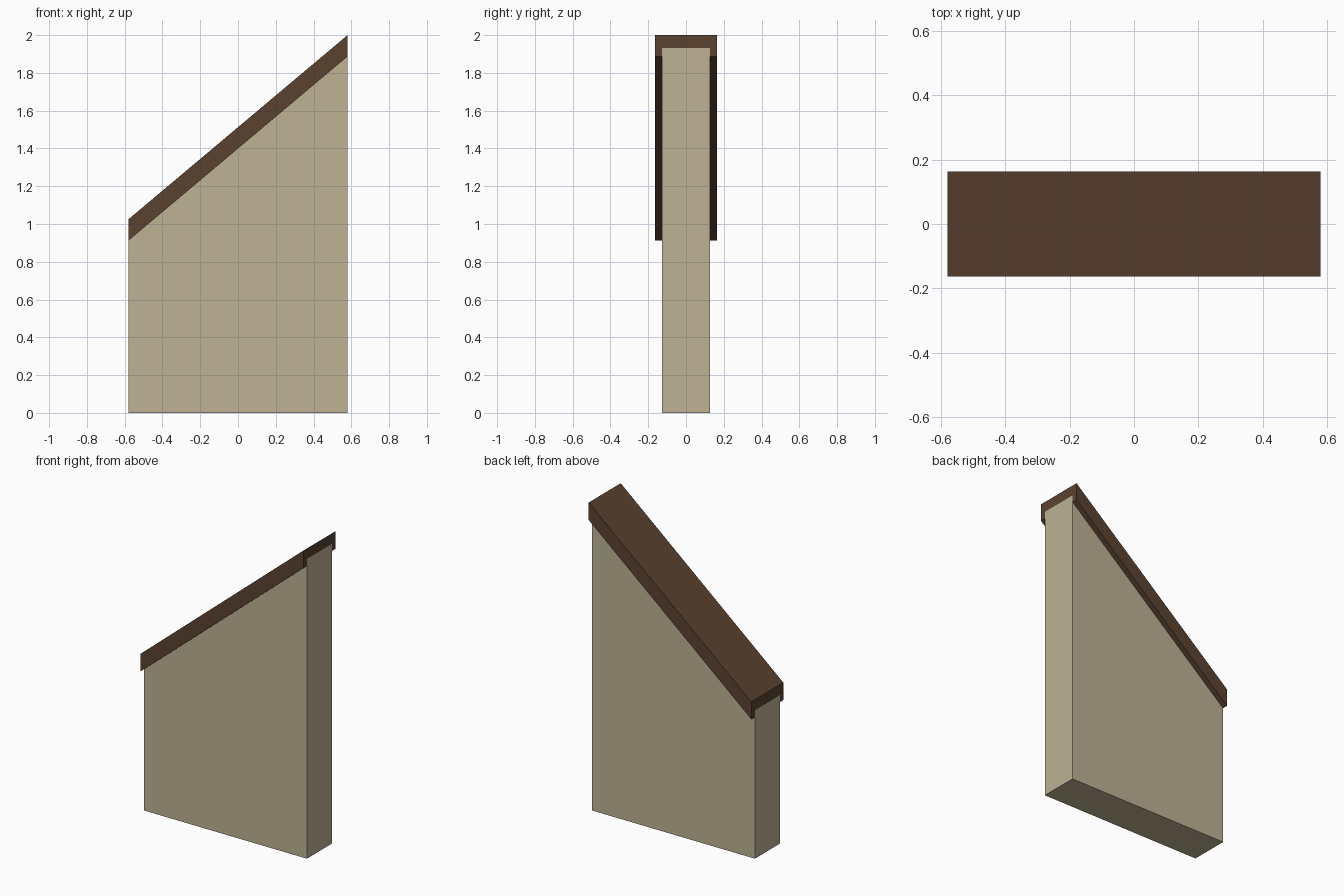
import bpy
import bmesh

if "Cube" in bpy.data.objects:
    bpy.data.objects.remove(bpy.data.objects["Cube"])


def material(name, color):
    mat = bpy.data.materials.new(name)
    mat.diffuse_color = (*color, 1.0)
    mat.use_nodes = True
    mat.node_tree.nodes["Principled BSDF"].inputs["Base Color"].default_value = mat.diffuse_color
    return mat


def extrude_profile(name, profile, half_depth, mat):
    """Extrude an XZ outline symmetrically along Y."""
    bm = bmesh.new()
    face = bm.faces.new([bm.verts.new((x, -half_depth, z)) for x, z in profile])
    result = bmesh.ops.extrude_face_region(bm, geom=[face])
    verts = [g for g in result["geom"] if isinstance(g, bmesh.types.BMVert)]
    bmesh.ops.translate(bm, verts=verts, vec=(0, 2 * half_depth, 0))
    bmesh.ops.recalc_face_normals(bm, faces=bm.faces)
    mesh = bpy.data.meshes.new(name)
    bm.to_mesh(mesh)
    bm.free()
    mesh.materials.append(mat)
    obj = bpy.data.objects.new(name, mesh)
    bpy.context.collection.objects.link(obj)
    return obj


plaster = material("plaster", (0.51, 0.445, 0.296))
wood = material("dark_wood", (0.105, 0.055, 0.03))

HALF = 0.58           # half length in x
LOW, HIGH = 1.025, 2.0  # top of the cap at each end
CAP = 0.113           # vertical cap thickness
SUNK = 0.067          # wall top lies this far below the cap top

# Sloped wall, its top embedded in the cap and its ends a hair proud
W = HALF + 0.0005
extrude_profile("sloped_wall",
                [(-W, 0), (W, 0), (W, HIGH - SUNK), (-W, LOW - SUNK)],
                0.127, plaster)

# Slanted coping beam overhanging both sides
extrude_profile("wall_cap",
                [(-HALF, LOW - CAP), (HALF, HIGH - CAP), (HALF, HIGH), (-HALF, LOW)],
                0.163, wood)
